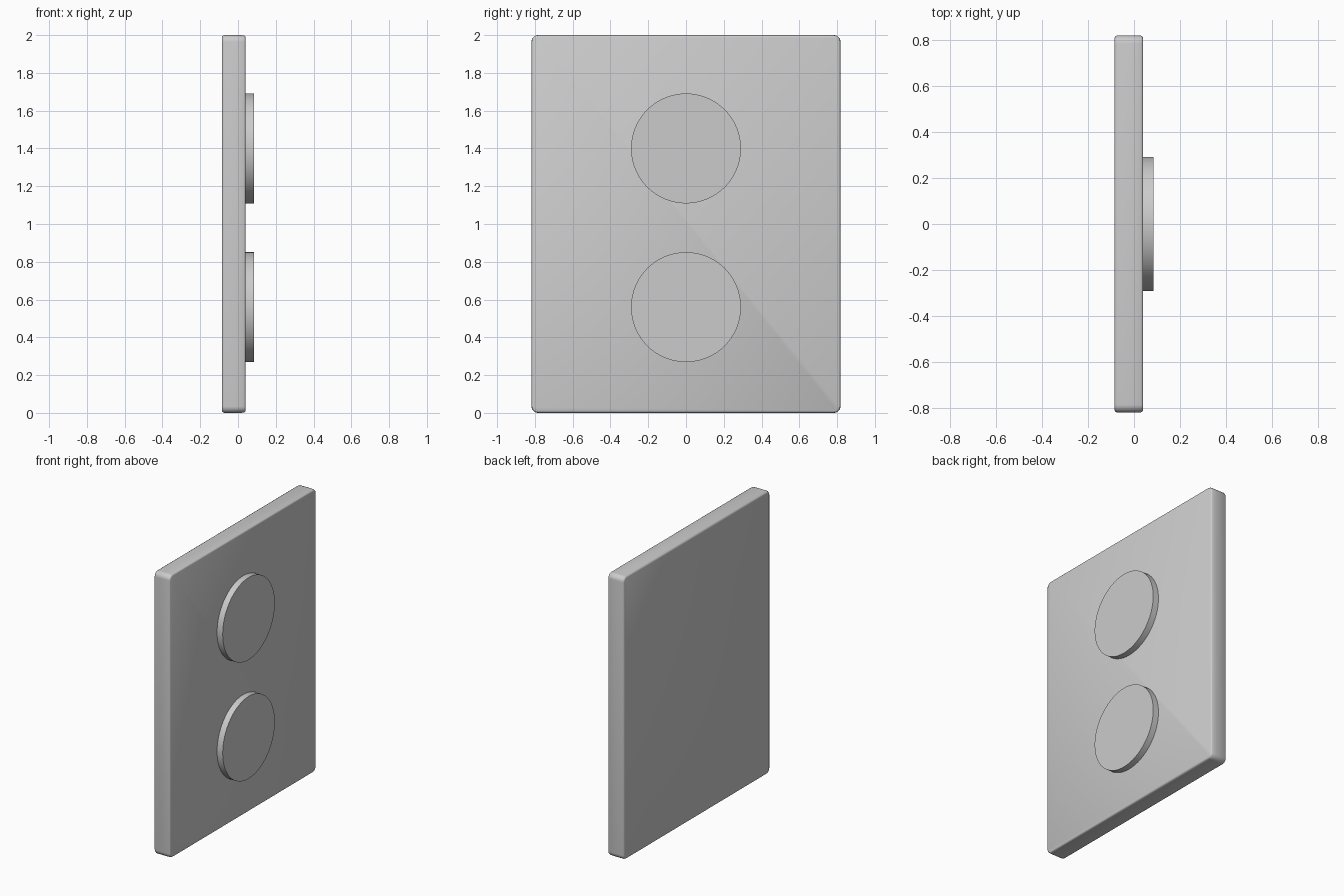
import bpy, bmesh, math

if "Cube" in bpy.data.objects:
    bpy.data.objects.remove(bpy.data.objects["Cube"])

HALF_W, HEIGHT, CORNER = 0.818, 2.0, 0.035


def finish(bm, name, angle):
    bmesh.ops.recalc_face_normals(bm, faces=bm.faces)
    mesh = bpy.data.meshes.new(name)
    bm.to_mesh(mesh)
    bm.free()
    obj = bpy.data.objects.new(name, mesh)
    bpy.context.collection.objects.link(obj)
    bpy.ops.object.select_all(action='DESELECT')
    obj.select_set(True)
    bpy.context.view_layer.objects.active = obj
    bpy.ops.object.shade_smooth_by_angle(angle=math.radians(angle))
    return obj


def loft(rings, name, angle):
    """Skin a list of closed point rings and cap both ends."""
    bm = bmesh.new()
    loops = [[bm.verts.new(p) for p in ring] for ring in rings]
    n = len(loops[0])
    for a, b in zip(loops, loops[1:]):
        for i in range(n):
            j = (i + 1) % n
            bm.faces.new((a[i], a[j], b[j], b[i]))
    bm.faces.new(loops[0])
    bm.faces.new(loops[-1])
    return finish(bm, name, angle)


def rounded_ring(x, inset, segs=6):
    """Rounded rectangle in the yz plane, pulled in by inset."""
    r = CORNER - inset
    cy, cz = HALF_W - CORNER, HEIGHT / 2 - CORNER
    pts = []
    for k, (sy, sz) in enumerate([(1, 1), (-1, 1), (-1, -1), (1, -1)]):
        for i in range(segs + 1):
            a = math.pi / 2 * (k + i / segs)
            pts.append((x, sy * cy + r * math.cos(a),
                        HEIGHT / 2 + sz * cz + r * math.sin(a)))
    return pts


# Upright plate with softened edges
profile = [(-0.085, 0.012), (-0.082, 0.005), (-0.073, 0.0),
           (0.0, 0.0), (0.03, 0.001), (0.037, 0.004), (0.04, 0.01)]
loft([rounded_ring(x, d) for x, d in profile], "plate", 60)


# Two round discs standing proud of the +x face
def disc_ring(x, z, r=0.291, n=64):
    return [(x, r * math.cos(2 * math.pi * i / n),
             z + r * math.sin(2 * math.pi * i / n)) for i in range(n)]


for name, z in (("upper_disc", 1.40), ("lower_disc", 0.56)):
    loft([disc_ring(0.03, z), disc_ring(0.084, z)], name, 30)
